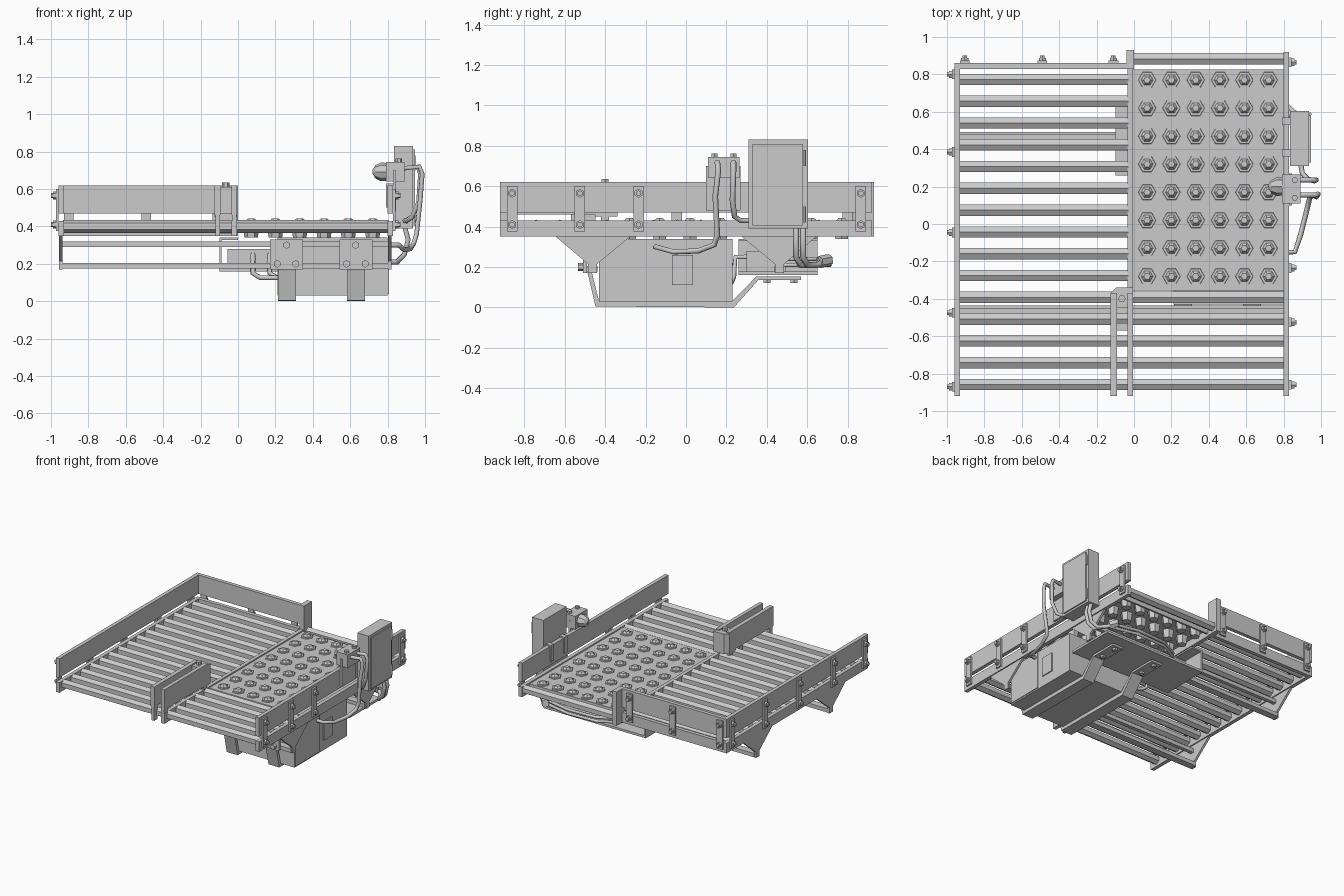
import bpy
from math import cos, sin, pi
from mathutils import Vector


def mesh(name, verts, faces):
    me = bpy.data.meshes.new(name)
    me.from_pydata(verts, [], faces)
    me.update()
    ob = bpy.data.objects.new(name, me)
    bpy.context.collection.objects.link(ob)
    return ob


def prism(name, a, b):
    """Solid between two matching rings of points."""
    n = len(a)
    faces = [tuple(reversed(range(n))), tuple(range(n, 2 * n))]
    faces += [(i, (i + 1) % n, (i + 1) % n + n, i + n) for i in range(n)]
    return mesh(name, list(a) + list(b), faces)


def box(name, x0, x1, y0, y1, z0, z1):
    ring = [(x0, y0), (x1, y0), (x1, y1), (x0, y1)]
    return prism(name, [(x, y, z0) for x, y in ring], [(x, y, z1) for x, y in ring])


def rod(name, p0, p1, r0, n=6, r1=None):
    p0, p1 = Vector(p0), Vector(p1)
    d = (p1 - p0).normalized()
    u = Vector((1, 0, 0)) if abs(d.z) > 0.9 else Vector((0, 0, 1))
    u = (u - d * u.dot(d)).normalized()
    v = d.cross(u)
    dirs = [u * cos(2 * pi * i / n) + v * sin(2 * pi * i / n) for i in range(n)]
    r1 = r0 if r1 is None else r1
    return prism(name, [p0 + k * r0 for k in dirs], [p1 + k * r1 for k in dirs])


def side_profile(name, yz, x0, x1):
    return prism(name, [(x0, y, z) for y, z in yz], [(x1, y, z) for y, z in yz])


def hose(name, pts, r=0.014):
    cu = bpy.data.curves.new(name, 'CURVE')
    cu.dimensions = '3D'
    cu.bevel_depth, cu.bevel_resolution, cu.use_fill_caps = r, 1, True
    sp = cu.splines.new('POLY')
    sp.points.add(len(pts) - 1)
    for p, c in zip(sp.points, pts):
        p.co = (*c, 1)
    ob = bpy.data.objects.new(name, cu)
    bpy.context.collection.objects.link(ob)


# side rails: lower channel and upper guard
for side, x0, x1, y1 in (("left", -0.96, -0.93, 0.86), ("right", 0.80, 0.83, 0.92)):
    box(side + "_rail", x0, x1, -0.92, y1, 0.35, 0.43)
    box(side + "_guard", x0, x1, -0.92, y1, 0.47, 0.62)
box("back_rail", -0.96, -0.03, 0.83, 0.86, 0.35, 0.43)
box("back_guard", -0.96, -0.03, 0.83, 0.86, 0.47, 0.62)
box("middle_rail", -0.035, -0.005, -0.92, 0.92, 0.35, 0.43)
box("middle_rail_end_post", -0.04, 0.0, 0.83, 0.93, 0.35, 0.62)

# short double guide at the front
box("guide_plate_right", -0.035, -0.005, -0.92, -0.37, 0.46, 0.62)
box("guide_plate_left", -0.125, -0.092, -0.92, -0.37, 0.46, 0.62)
cap = [(-0.125, -0.45), (-0.005, -0.45), (-0.005, -0.34), (-0.095, -0.34), (-0.125, -0.37)]
prism("guide_cap", [(x, y, 0.45) for x, y in cap], [(x, y, 0.61) for x, y in cap])
rod("guide_bolt", (-0.065, -0.4, 0.6), (-0.065, -0.4, 0.635), 0.02)
box("guide_spacer", -0.1, -0.03, -0.57, -0.53, 0.36, 0.47)
for y in (-0.9, -0.4):
    box("guide_post", -0.12, -0.095, y - 0.02, y + 0.02, 0.35, 0.47)
    box("guide_post", -0.033, -0.007, y - 0.02, y + 0.02, 0.42, 0.47)

# guard straps, each with two bolts
def strap_x(x, out, y):
    box("guard_strap", min(x, x + out * 0.013), max(x, x + out * 0.013), y - 0.026, y + 0.026, 0.375, 0.6)
    for z in (0.41, 0.565):
        rod("strap_bolt", (x, y, z), (x + out * 0.028, y, z), 0.022)
        rod("strap_bolt_tip", (x + out * 0.028, y, z), (x + out * 0.04, y, z), 0.014)

for y in (-0.86, -0.525, -0.235, 0.865):
    strap_x(0.83, 1, y)
for y in (-0.87, -0.475, -0.045, 0.385, 0.8):
    strap_x(-0.96, -1, y)
for x in (-0.905, -0.49, -0.11):
    box("back_strap", x - 0.026, x + 0.026, 0.86, 0.873, 0.375, 0.6)
    for z in (0.41, 0.565):
        rod("strap_bolt", (x, 0.86, z), (x, 0.888, z), 0.022)
        rod("strap_bolt_tip", (x, 0.888, z), (x, 0.9, z), 0.014)

# rollers
ys = [-0.858 + 0.1165 * i for i in range(15)]
for y in ys:
    rod("left_roller", (-0.935, y, 0.4), (-0.03, y, 0.4), 0.035)
for y in ys[:5] + [0.883]:
    rod("right_roller", (-0.01, y, 0.4), (0.805, y, 0.4), 0.035)

# ball transfer table
box("ball_table", -0.005, 0.8, -0.355, 0.825, 0.405, 0.42)
for y in (-0.355, 0.812):
    box("table_edge", -0.005, 0.8, y, y + 0.013, 0.37, 0.41)
for i in range(6):
    for j in range(8):
        x, y = 0.07 + 0.13 * i, -0.28 + 0.15 * j
        rod("ball_cup", (x, y, 0.34), (x, y, 0.41), 0.036, 6, 0.045)
        rod("ball_flange", (x, y, 0.41), (x, y, 0.428), 0.05, 6, 0.046)
        rod("ball", (x, y, 0.428), (x, y, 0.443), 0.032, 6, 0.018)

# gussets under both side rails, with cross bars
for s in (-1, 1):
    g = [(s * y, z) for y, z in ((0.65, 0.355), (0.485, 0.215), (0.485, 0.17),
                                (0.44, 0.17), (0.44, 0.215), (0.27, 0.355))]
    for x in (-0.957, 0.803):
        side_profile("gusset", g, x, x + 0.018)
    box("lower_cross_bar", -0.945, 0.81, s * 0.465 - 0.028, s * 0.465 + 0.028, 0.175, 0.205)
    box("upper_cross_bar", -0.945, 0.81, s * 0.465 - 0.015, s * 0.465 + 0.015, 0.29, 0.32)

# tank slung below the table
box("tank", 0.21, 0.8, -0.43, 0.23, 0.03, 0.34)
box("tank_panel", 0.8, 0.806, -0.425, -0.125, 0.04, 0.33)
box("tank_port", 0.8, 0.808, -0.07, 0.035, 0.11, 0.26)
outer = [(-0.5, 0.2), (-0.485, 0.165), (-0.448, 0.005), (0.237, 0), (0.357, 0.135), (0.57, 0.135)]
inner = [(0.57, 0.152), (0.347, 0.152), (0.228, 0.03), (-0.43, 0.03), (-0.465, 0.17), (-0.48, 0.2)]
for xs, xp in ((0.263, 0.26), (0.63, 0.63)):
    side_profile("tank_strap", outer + inner, xs - 0.048, xs + 0.048)
    box("strap_plate", xp - 0.088, xp + 0.088, -0.51, -0.49, 0.17, 0.33)
    for dx, z in ((-0.05, 0.2), (0.05, 0.2), (0, 0.3)):
        rod("plate_bolt", (xp + dx, -0.5, z), (xp + dx, -0.535, z), 0.02)
    for y in (0.4, 0.535):
        rod("tray_bolt", (xs, y, 0.15), (xs, y, 0.12), 0.02)

# service tray behind the tank
box("tray_floor", -0.1, 0.8, 0.26, 0.65, 0.16, 0.178)
box("tray_end", -0.1, -0.088, 0.26, 0.65, 0.16, 0.34)
box("tray_flange", -0.1, 0.0, 0.26, 0.65, 0.328, 0.34)
box("manifold", -0.055, 0.2, 0.3, 0.48, 0.178, 0.28)
for dx in (0, 0.09):
    hose("tank_hose", [(0.08 + dx, 0.32, 0.25), (0.08 + dx, 0.245, 0.25), (0.08 + dx, 0.235, 0.15),
                       (0.12 + dx, 0.225, 0.125), (0.22 + dx, 0.2, 0.125)])
for dz in (0, 0.03):
    hose("tray_hose", [(0.78, 0.66, 0.21 + dz), (0.55, 0.71, 0.21 + dz), (0.3, 0.7, 0.21 + dz),
                       (0.15, 0.62, 0.21 + dz), (0.1, 0.45, 0.21 + dz)], 0.012)

# control cabinet
box("cabinet", 0.835, 0.935, 0.31, 0.603, 0.39, 0.83)
box("cabinet_door", 0.935, 0.945, 0.33, 0.58, 0.405, 0.81)
for z in (0.46, 0.74):
    rod("cabinet_hinge", (0.942, 0.588, z - 0.04), (0.942, 0.588, z + 0.04), 0.008)
for y in (0.38, 0.55):
    box("cabinet_bracket", 0.79, 0.84, y - 0.02, y + 0.02, 0.5, 0.63)

# stop button unit on the right guard
box("button_bracket", 0.83, 0.845, 0.1, 0.27, 0.48, 0.7)
box("button_box", 0.79, 0.89, 0.11, 0.265, 0.64, 0.745)
for y in (0.14, 0.235):
    rod("button_box_bolt", (0.86, y, 0.74), (0.86, y, 0.763), 0.017)
prev = (0.8, 0.047)
for cur in ((0.765, 0.05), (0.735, 0.035), (0.72, 0.012)):
    rod("stop_button", (prev[0], 0.2, 0.692), (cur[0], 0.2, 0.692), prev[1], 8, cur[1])
    prev = cur

# cables
hose("tank_cable", [(0.88, 0.155, 0.71), (0.97, 0.155, 0.72), (0.985, 0.16, 0.68), (0.975, 0.145, 0.55),
                    (0.955, 0.155, 0.36), (0.94, 0.14, 0.31), (0.92, 0.06, 0.28), (0.89, -0.06, 0.275),
                    (0.86, -0.15, 0.3), (0.8, -0.15, 0.3)])
hose("cabinet_cable", [(0.88, 0.235, 0.71), (0.96, 0.235, 0.72), (0.975, 0.235, 0.68), (0.965, 0.23, 0.53),
                       (0.93, 0.24, 0.45), (0.9, 0.27, 0.43), (0.89, 0.33, 0.43)])
for y in (0.545, 0.58):
    hose("tray_cable", [(0.89, y, 0.4), (0.91, y, 0.33), (0.89, y, 0.25), (0.85, y + 0.02, 0.21),
                        (0.8, 0.65, 0.21), (0.76, 0.68, 0.225)], 0.015)
rod("cable_connector", (0.78, 0.66, 0.225), (0.74, 0.71, 0.235), 0.03)
